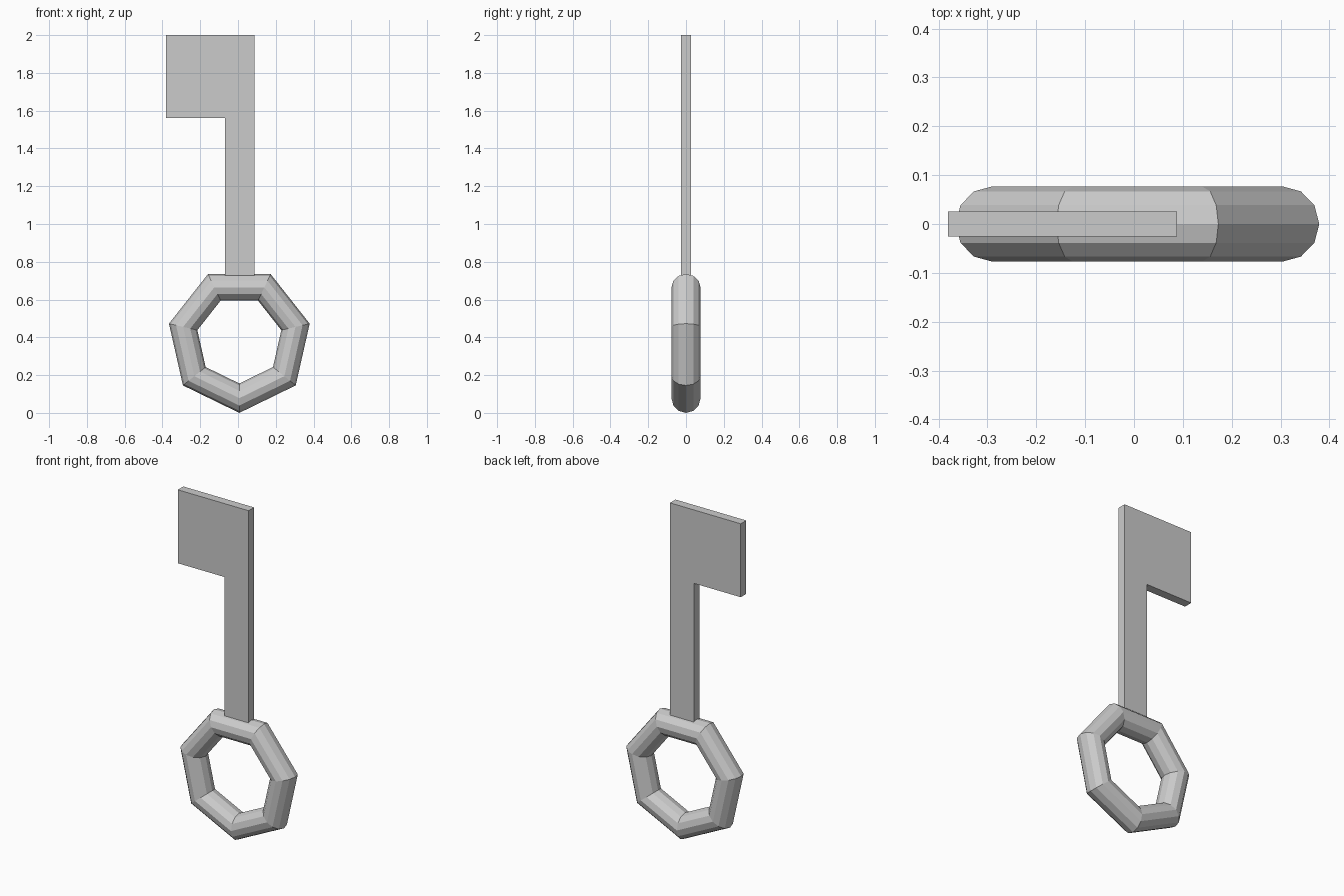
import bpy, bmesh
from math import sin, cos, pi

if "Cube" in bpy.data.objects:
    bpy.data.objects.remove(bpy.data.objects["Cube"])

CX = 0.007            # shared centre line of bow and shaft
SIDES, TUBE = 7, 12
MAJOR, MINOR = 0.305, 0.077
STRETCH = 1.012       # bow is very slightly taller than wide


def finish(bm, name):
    bmesh.ops.recalc_face_normals(bm, faces=bm.faces)
    mesh = bpy.data.meshes.new(name)
    bm.to_mesh(mesh)
    bm.free()
    obj = bpy.data.objects.new(name, mesh)
    bpy.context.collection.objects.link(obj)
    return obj


# Bow: seven-sided ring with a twelve-sided tube, one corner pointing down
bm = bmesh.new()
rings = []
centre_z = (MAJOR + MINOR) * STRETCH
for i in range(SIDES):
    a = 2 * pi * i / SIDES - pi / 2
    ring = []
    for j in range(TUBE):
        b = 2 * pi * j / TUBE
        r = MAJOR + MINOR * cos(b)
        ring.append(bm.verts.new((CX + r * cos(a), MINOR * sin(b),
                                  centre_z + r * sin(a) * STRETCH)))
    rings.append(ring)
for i in range(SIDES):
    p, q = rings[i], rings[(i + 1) % SIDES]
    for j in range(TUBE):
        k = (j + 1) % TUBE
        bm.faces.new((p[j], q[j], q[k], p[k]))
finish(bm, "key_bow")

# Shaft and bit: one flat L-shaped plate
outline = [(-0.07, 0.724), (0.088, 0.724), (0.088, 2.0),
           (-0.381, 2.0), (-0.381, 1.56), (-0.07, 1.56)]
bm = bmesh.new()
face = bm.faces.new([bm.verts.new((x, -0.026, z)) for x, z in outline])
ext = bmesh.ops.extrude_face_region(bm, geom=[face], use_keep_orig=True)
moved = [g for g in ext["geom"] if isinstance(g, bmesh.types.BMVert)]
bmesh.ops.translate(bm, verts=moved, vec=(0, 0.052, 0))
finish(bm, "key_shaft_and_bit")
